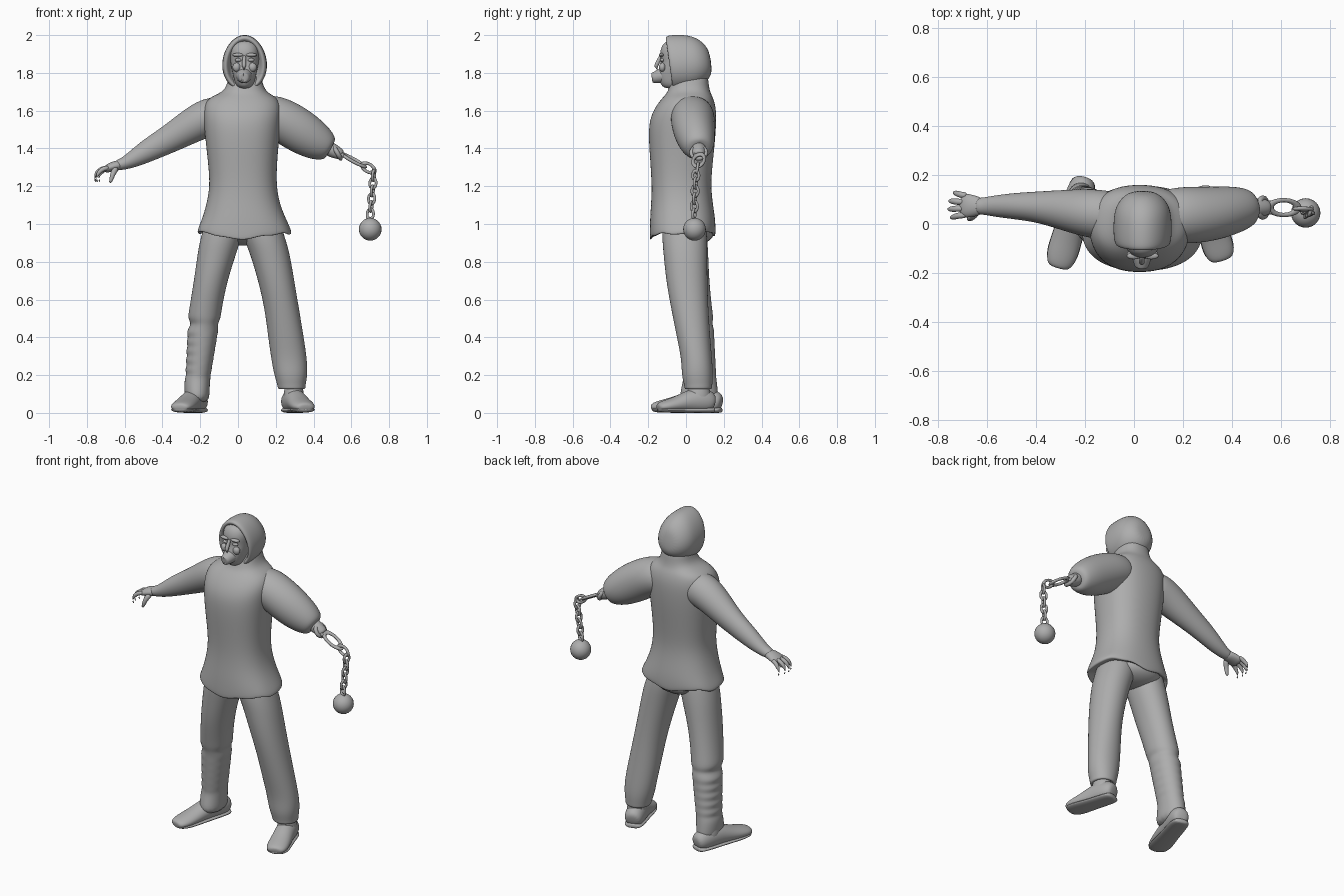
import bpy, bmesh, math
from mathutils import Vector, Quaternion

GREY = bpy.data.materials.new("plain_grey")
GREY.diffuse_color = (0.42, 0.42, 0.42, 1)


def finish(ob, name, angle=50):
    ob.name = name
    ob.data.materials.clear()
    ob.data.materials.append(GREY)
    bpy.ops.object.select_all(action='DESELECT')
    ob.select_set(True)
    bpy.context.view_layer.objects.active = ob
    bpy.ops.object.shade_smooth_by_angle(angle=math.radians(angle))
    return ob


def loft(name, rings, sub=2):
    """Skin a list of point rings, cap both ends, smooth."""
    bm = bmesh.new()
    vs = [[bm.verts.new(p) for p in r] for r in rings]
    n = len(vs[0])
    for a, b in zip(vs, vs[1:]):
        for i in range(n):
            bm.faces.new((a[i], a[(i + 1) % n], b[(i + 1) % n], b[i]))
    bm.faces.new(vs[0])
    bm.faces.new(vs[-1])
    bmesh.ops.recalc_face_normals(bm, faces=bm.faces)
    me = bpy.data.meshes.new(name)
    bm.to_mesh(me)
    bm.free()
    ob = bpy.data.objects.new(name, me)
    bpy.context.collection.objects.link(ob)
    finish(ob, name, 180)
    if sub:
        m = ob.modifiers.new("smooth", 'SUBSURF')
        m.levels = m.render_levels = sub
    return ob


def circle(n, p=1.0):
    """Unit superellipse; p below 1 is boxier."""
    for i in range(n):
        a = 2 * math.pi * i / n
        c, s = math.cos(a), math.sin(a)
        yield math.copysign(abs(c) ** p, c), math.copysign(abs(s) ** p, s)


def stack(name, rows, n=20, p=0.85, warp=None):
    """Horizontal sections: z, left, right, front, back."""
    rings = []
    for k, (z, x0, x1, y0, y1) in enumerate(rows):
        ring = [Vector(((x0 + x1) / 2 + c * (x1 - x0) / 2, (y0 + y1) / 2 + s * (y1 - y0) / 2, z))
                for c, s in circle(n, p)]
        rings.append([warp(k, v) for v in ring] if warp else ring)
    return loft(name, rings)


def tube(name, pts, n=12, floor=None, sub=2):
    """Sections square to a path: x, y, z, horizontal radius, upright radius."""
    rings = []
    for i, (x, y, z, rs, ru) in enumerate(pts):
        t = Vector(pts[min(i + 1, len(pts) - 1)][:3]) - Vector(pts[max(i - 1, 0)][:3])
        side = t.cross((0, 0, 1)).normalized()
        up = side.cross(t).normalized()
        ring = [Vector((x, y, z)) + side * c * rs + up * s * ru for c, s in circle(n)]
        if floor is not None:
            for v in ring:
                v.z = max(v.z, floor)
        rings.append(ring)
    return loft(name, rings, sub)


def ball(name, loc, size):
    bpy.ops.mesh.primitive_uv_sphere_add(segments=24, ring_count=14, radius=1, location=loc)
    ob = bpy.context.object
    ob.scale = size
    return finish(ob, name)


def link(name, loc, direction, roll, length, width, thick):
    bpy.ops.mesh.primitive_torus_add(major_segments=20, minor_segments=8, major_radius=width / 2,
                                     minor_radius=thick, location=loc)
    ob = bpy.context.object
    ob.scale = (length / width, 1, 1)
    ob.rotation_mode = 'QUATERNION'
    ob.rotation_quaternion = (Vector(direction).to_track_quat('X', 'Z')
                              @ Quaternion((1, 0, 0), math.radians(roll)))
    return finish(ob, name, 180)


# Tunic with a wavy flared hem and a raised collar
def hem(k, v):
    if k in (1, 2):
        v.z += 0.035 * min(1, abs(v.x - 0.03) / 0.2) + 0.012 * math.sin(v.x * 45 + v.y * 20)
        if v.y > 0.05:
            v.z += 0.02
    return v


stack("tunic", [
    (0.98, -0.16, 0.22, -0.15, 0.11), (0.915, -0.205, 0.27, -0.185, 0.145),
    (0.91, -0.225, 0.295, -0.195, 0.16), (1.02, -0.195, 0.26, -0.193, 0.158),
    (1.1, -0.17, 0.225, -0.187, 0.145), (1.2, -0.15, 0.205, -0.183, 0.133),
    (1.32, -0.16, 0.208, -0.19, 0.143), (1.45, -0.175, 0.22, -0.2, 0.157),
    (1.55, -0.185, 0.23, -0.197, 0.163), (1.62, -0.185, 0.235, -0.165, 0.16),
    (1.67, -0.16, 0.21, -0.125, 0.145), (1.695, -0.085, 0.155, -0.1, 0.13),
    (1.74, -0.055, 0.13, -0.085, 0.12), (1.82, -0.05, 0.12, -0.05, 0.115)], warp=hem)

# Trousers: one leg tucked into a wrapped boot, the other loose
left = [(1.06, -0.16, 0.03, -0.12, 0.10), (0.93, -0.2, 0.02, -0.13, 0.115),
        (0.85, -0.215, -0.005, -0.12, 0.12), (0.7, -0.235, -0.055, -0.105, 0.125),
        (0.55, -0.26, -0.085, -0.07, 0.14), (0.5, -0.268, -0.09, -0.06, 0.148),
        (0.475, -0.25, -0.105, -0.05, 0.14)]
for i in range(12):
    t = i / 11
    r = 0.011 * (i % 2)
    left.append((0.45 - 0.27 * t, -0.262 - 0.012 * t - r, -0.103 - 0.045 * t + r * 0.3,
                 -0.045 + 0.03 * t, 0.148 + 0.012 * t + r * 0.3))
left += [(0.12, -0.285, -0.15, -0.03, 0.17), (0.05, -0.28, -0.15, -0.04, 0.175)]
stack("tucked_trouser_leg", left, 16, 0.95)
stack("loose_trouser_leg", [
    (1.06, 0.0, 0.21, -0.12, 0.10), (0.93, 0.025, 0.25, -0.13, 0.115),
    (0.85, 0.06, 0.275, -0.122, 0.115), (0.7, 0.105, 0.3, -0.108, 0.115),
    (0.55, 0.14, 0.325, -0.08, 0.12), (0.4, 0.158, 0.35, -0.05, 0.13),
    (0.28, 0.175, 0.368, -0.025, 0.14), (0.2, 0.19, 0.37, -0.025, 0.145),
    (0.145, 0.208, 0.358, -0.01, 0.14), (0.125, 0.21, 0.36, -0.01, 0.14),
    (0.125, 0.23, 0.335, 0.01, 0.12), (0.16, 0.24, 0.32, 0.02, 0.11)], 16, 0.95)
ball("seat", (0.02, 0.03, 0.96), (0.16, 0.12, 0.075))


# Shoes, each with a sole and an ankle
def shoe(side, heel, toe):
    h, t = Vector(heel), Vector(toe)

    def path(rows):
        out = []
        for f, z, w, u in rows:
            p = h.lerp(t, f)
            out.append((p.x, p.y, z, w, u))
        return out
    tube(side + "_shoe", path([(0, 0.05, 0.03, 0.03), (0.05, 0.055, 0.055, 0.06), (0.25, 0.065, 0.062, 0.075),
                               (0.45, 0.06, 0.06, 0.062), (0.65, 0.045, 0.064, 0.045),
                               (0.85, 0.035, 0.066, 0.035), (0.97, 0.03, 0.052, 0.026), (1, 0.028, 0.03, 0.015)],
                              ), 14, 0.012)
    tube(side + "_sole", path([(0, 0.015, 0.04, 0.018), (0.08, 0.015, 0.062, 0.018), (0.5, 0.014, 0.06, 0.016),
                               (0.85, 0.016, 0.074, 0.016), (1.0, 0.018, 0.045, 0.014)]), 12, 0.0)
    a = h.lerp(t, 0.28)
    stack(side + "_ankle", [(0.05, a.x - .06, a.x + .06, a.y - .075, a.y + .075),
                            (0.1, a.x - .055, a.x + .055, a.y - .065, a.y + .065),
                            (0.17, a.x - .045, a.x + .045, a.y - .05, a.y + .055)], 14, 1)


shoe("left", (-0.2, 0.19, 0), (-0.31, -0.18, 0))
shoe("right", (0.27, 0.15, 0), (0.36, -0.15, 0))

# Bare arm, palm and fingers
tube("bare_arm", [(-0.06, 0.03, 1.575, 0.1, 0.1), (-0.15, 0.04, 1.57, 0.105, 0.108),
                  (-0.23, 0.05, 1.53, 0.095, 0.097), (-0.32, 0.062, 1.475, 0.078, 0.083),
                  (-0.4, 0.07, 1.43, 0.064, 0.072), (-0.48, 0.073, 1.387, 0.056, 0.062),
                  (-0.56, 0.073, 1.34, 0.046, 0.045), (-0.615, 0.073, 1.315, 0.035, 0.031),
                  (-0.65, 0.073, 1.31, 0.034, 0.028)], 14)
tube("palm", [(-0.61, 0.073, 1.315, 0.033, 0.027), (-0.65, 0.073, 1.308, 0.045, 0.028),
              (-0.685, 0.075, 1.297, 0.052, 0.024), (-0.71, 0.077, 1.282, 0.046, 0.016)])
for i in range(4):
    y0, y1 = 0.036 + i * 0.027, 0.026 + i * 0.034
    d = (0.0, 0.01, 0.006, -0.012)[i]
    tube("finger_%d" % (i + 1), [(-0.68, y0, 1.3, 0.014, 0.014), (-0.715 - d, y0, 1.293, 0.014, 0.014),
                                 (-0.742 - d, y1, 1.27, 0.013, 0.013), (-0.752 - d, y1, 1.242, 0.011, 0.011),
                                 (-0.742 - d, y1, 1.222, 0.007, 0.007)], 8, sub=1)
tube("thumb", [(-0.64, 0.05, 1.3, 0.018, 0.018), (-0.66, 0.03, 1.275, 0.017, 0.017),
               (-0.668, 0.022, 1.245, 0.013, 0.013), (-0.678, 0.02, 1.215, 0.008, 0.008)], 8, sub=1)

# Puffed sleeve gathered into a cuff
tube("puffed_sleeve", [(0.08, 0.03, 1.59, 0.1, 0.09), (0.18, 0.035, 1.575, 0.118, 0.115),
                       (0.26, 0.037, 1.535, 0.117, 0.12), (0.34, 0.045, 1.485, 0.11, 0.118),
                       (0.41, 0.058, 1.44, 0.098, 0.105), (0.46, 0.065, 1.412, 0.082, 0.085),
                       (0.49, 0.068, 1.395, 0.06, 0.06), (0.485, 0.068, 1.398, 0.03, 0.03)], 18)
tube("wrist_stump", [(0.46, 0.067, 1.41, 0.04, 0.04), (0.5, 0.067, 1.39, 0.04, 0.04),
                     (0.545, 0.067, 1.367, 0.034, 0.03), (0.55, 0.067, 1.364, 0.02, 0.02)], 14)

# Shackle, chain and weight
link("shackle_band", (0.525, 0.067, 1.378), (0, 1, 0), 60, 0.075, 0.072, 0.012)
for y in (0.045, 0.09):
    tube("shackle_lug", [(0.53, y, 1.375, 0.008, 0.014), (0.565, y, 1.357, 0.008, 0.014)], 8, sub=1)
link("shackle_loop", (0.61, 0.067, 1.338), (0.87, -0.04, -0.48), 12, 0.13, 0.062, 0.009)
link("coupling_link", (0.69, 0.06, 1.297), (0.85, -0.05, -0.5), 80, 0.07, 0.042, 0.008)
for i in range(6):
    link("chain_link_%d" % (i + 1), (0.718 - 0.0035 * i, 0.052 - 0.002 * i, 1.257 - 0.041 * i),
         (-0.08, 0, -1), 20 + 90 * (i % 2), 0.05, 0.036, 0.0075)
ball("weight_ball", (0.70, 0.045, 0.972), (0.06, 0.06, 0.06))

# Hood wrapped round the face, with a rolled rim
rings = []
for y, rx, rz, cz in [(-0.03, 0.07, 0.1, 1.845), (-0.07, 0.084, 0.118, 1.845), (-0.092, 0.097, 0.132, 1.848),
                      (-0.085, 0.114, 0.148, 1.85), (-0.05, 0.12, 0.15, 1.853), (0.02, 0.12, 0.147, 1.856),
                      (0.07, 0.111, 0.128, 1.862), (0.112, 0.082, 0.095, 1.862), (0.134, 0.04, 0.05, 1.86)]:
    ring = []
    for c, s in circle(20):
        z = cz + s * rz
        ring.append(Vector((0.035 + c * rx * (1 - 0.1 * s), y - 0.14 * (z - 1.85), z)))
    rings.append(ring)
loft("hood", rings)

# Masked face with brows, eyes, nose and open mouth
stack("face", [(1.715, 0.01, 0.06, -0.11, 0.02), (1.735, -0.015, 0.085, -0.135, 0.02),
               (1.78, -0.025, 0.095, -0.15, 0.03), (1.82, -0.035, 0.105, -0.145, 0.03),
               (1.86, -0.042, 0.112, -0.132, 0.04), (1.9, -0.045, 0.115, -0.142, 0.04),
               (1.94, -0.04, 0.11, -0.132, 0.03), (1.975, -0.01, 0.08, -0.105, 0.02)], 16, 0.9)
tube("muzzle", [(0.032, -0.09, 1.79, 0.05, 0.045), (0.032, -0.13, 1.785, 0.045, 0.042),
                (0.031, -0.165, 1.775, 0.032, 0.032), (0.03, -0.182, 1.772, 0.026, 0.026),
                (0.03, -0.178, 1.772, 0.018, 0.018), (0.03, -0.155, 1.772, 0.015, 0.015)], 12)
tube("nose", [(0.034, -0.13, 1.895, 0.01, 0.01), (0.032, -0.148, 1.86, 0.011, 0.012),
              (0.031, -0.162, 1.83, 0.016, 0.013), (0.031, -0.15, 1.815, 0.012, 0.008)], 8)
for s in (-1, 1):
    ball("eye", (0.035 + s * 0.033, -0.125, 1.868), (0.019, 0.012, 0.01))
    ball("brow", (0.035 + s * 0.035, -0.13, 1.895), (0.03, 0.014, 0.01))
    ball("cheek", (0.035 + s * 0.042, -0.125, 1.83), (0.022, 0.018, 0.024))
    ball("tooth", (0.03 + s * 0.008, -0.175, 1.76), (0.005, 0.004, 0.01))
